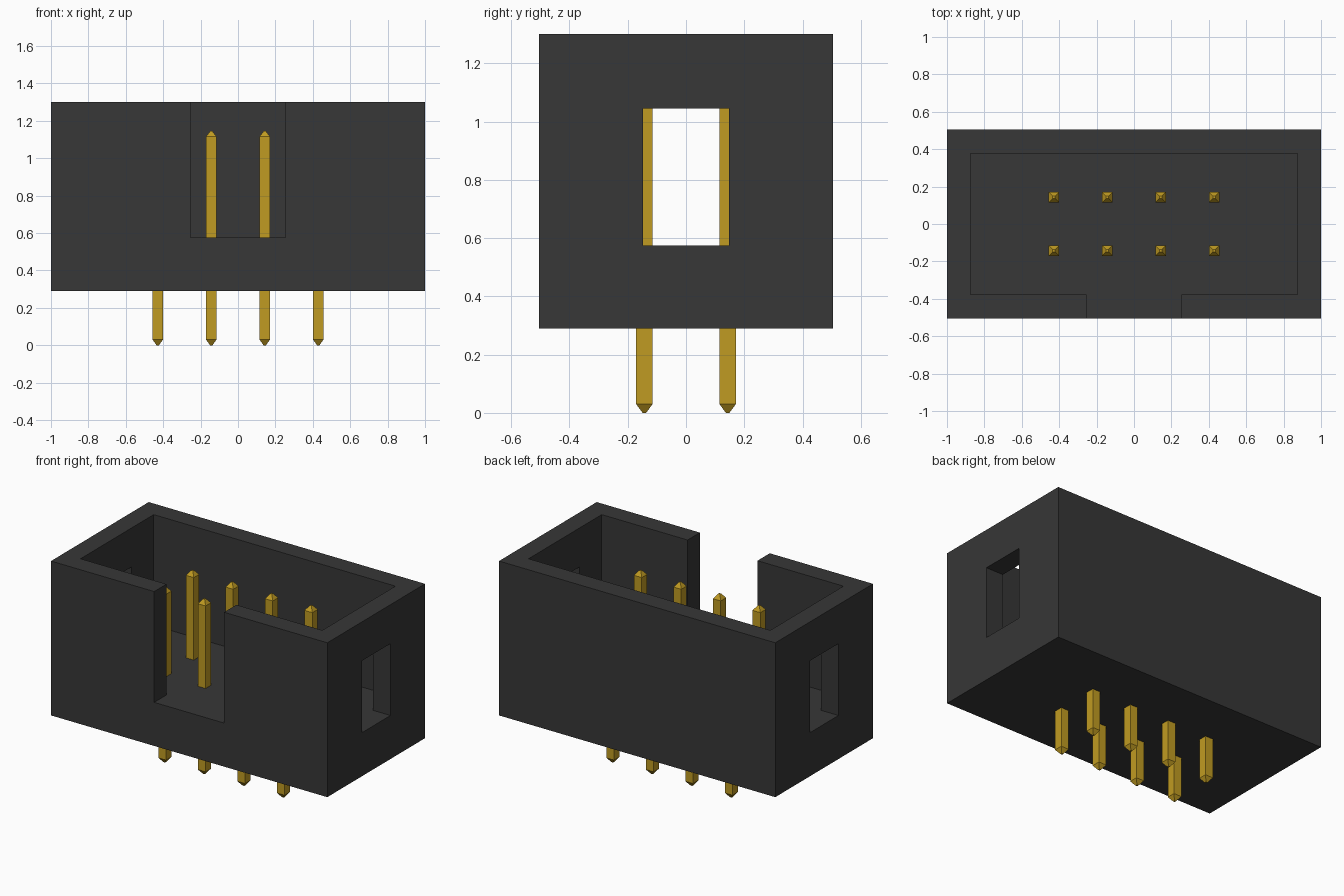
import bpy, bmesh

if "Cube" in bpy.data.objects:
    bpy.data.objects.remove(bpy.data.objects["Cube"], do_unlink=True)


def material(name, rgb):
    m = bpy.data.materials.new(name)
    m.use_nodes = True
    m.diffuse_color = (*rgb, 1)
    bsdf = next(n for n in m.node_tree.nodes if n.type == 'BSDF_PRINCIPLED')
    bsdf.inputs["Base Color"].default_value = (*rgb, 1)
    bsdf.inputs["Roughness"].default_value = 0.6
    return m


def add_object(name, bm, mat=None):
    bmesh.ops.recalc_face_normals(bm, faces=bm.faces)
    mesh = bpy.data.meshes.new(name)
    bm.to_mesh(mesh)
    bm.free()
    obj = bpy.data.objects.new(name, mesh)
    bpy.context.scene.collection.objects.link(obj)
    if mat:
        mesh.materials.append(mat)
    return obj


def prism(name, outline, z0, z1, mat=None):
    """Extrude a flat outline from z0 up to z1."""
    bm = bmesh.new()
    face = bm.faces.new([bm.verts.new((x, y, z0)) for x, y in outline])
    top = bmesh.ops.extrude_face_region(bm, geom=[face])["geom"]
    for v in top:
        if isinstance(v, bmesh.types.BMVert):
            v.co.z = z1
    return add_object(name, bm, mat)


def rectangle(x, y):
    return [(-x, -y), (x, -y), (x, y), (-x, y)]


def cut(target, cutter):
    mod = target.modifiers.new("cut", 'BOOLEAN')
    mod.operation = 'DIFFERENCE'
    mod.solver = 'EXACT'
    mod.object = cutter
    bpy.context.view_layer.objects.active = target
    bpy.ops.object.modifier_apply(modifier=mod.name)
    bpy.data.objects.remove(cutter, do_unlink=True)


plastic = material("dark grey plastic", (0.038, 0.038, 0.038))
gold = material("gold", (0.53, 0.33, 0.016))

BOTTOM, FLOOR, TOP = 0.29, 0.575, 1.30

# Housing: open box with a keying slot in front and a window in each end wall
housing = prism("housing", rectangle(1.0, 0.505), BOTTOM, TOP, plastic)
cavity = [(-0.253, -0.7), (0.253, -0.7), (0.253, -0.378), (0.875, -0.378),
          (0.875, 0.378), (-0.875, 0.378), (-0.875, -0.378), (-0.253, -0.378)]
cut(housing, prism("cavity_cutter", cavity, FLOOR, TOP + 0.3))
cut(housing, prism("window_cutter", rectangle(1.3, 0.148), FLOOR, 1.045))


# Pins: square posts with a short taper at both ends
def pin(name, x, y, half=0.028, tip=0.006, height=1.145, taper=0.03):
    bm = bmesh.new()
    rings = []
    for r, z in ((tip, 0), (half, taper), (half, height - taper), (tip, height)):
        rings.append([bm.verts.new((x + a, y + b, z)) for a, b in rectangle(r, r)])
    for low, high in zip(rings, rings[1:]):
        for i in range(4):
            j = (i + 1) % 4
            bm.faces.new((low[i], low[j], high[j], high[i]))
    bm.faces.new(rings[0])
    bm.faces.new(rings[-1])
    return add_object(name, bm, gold)


PITCH = 0.286
for row, side in ((-1, "front"), (1, "back")):
    for col in range(4):
        pin(f"{side}_pin_{col + 1}", (col - 1.5) * PITCH, row * PITCH / 2)
